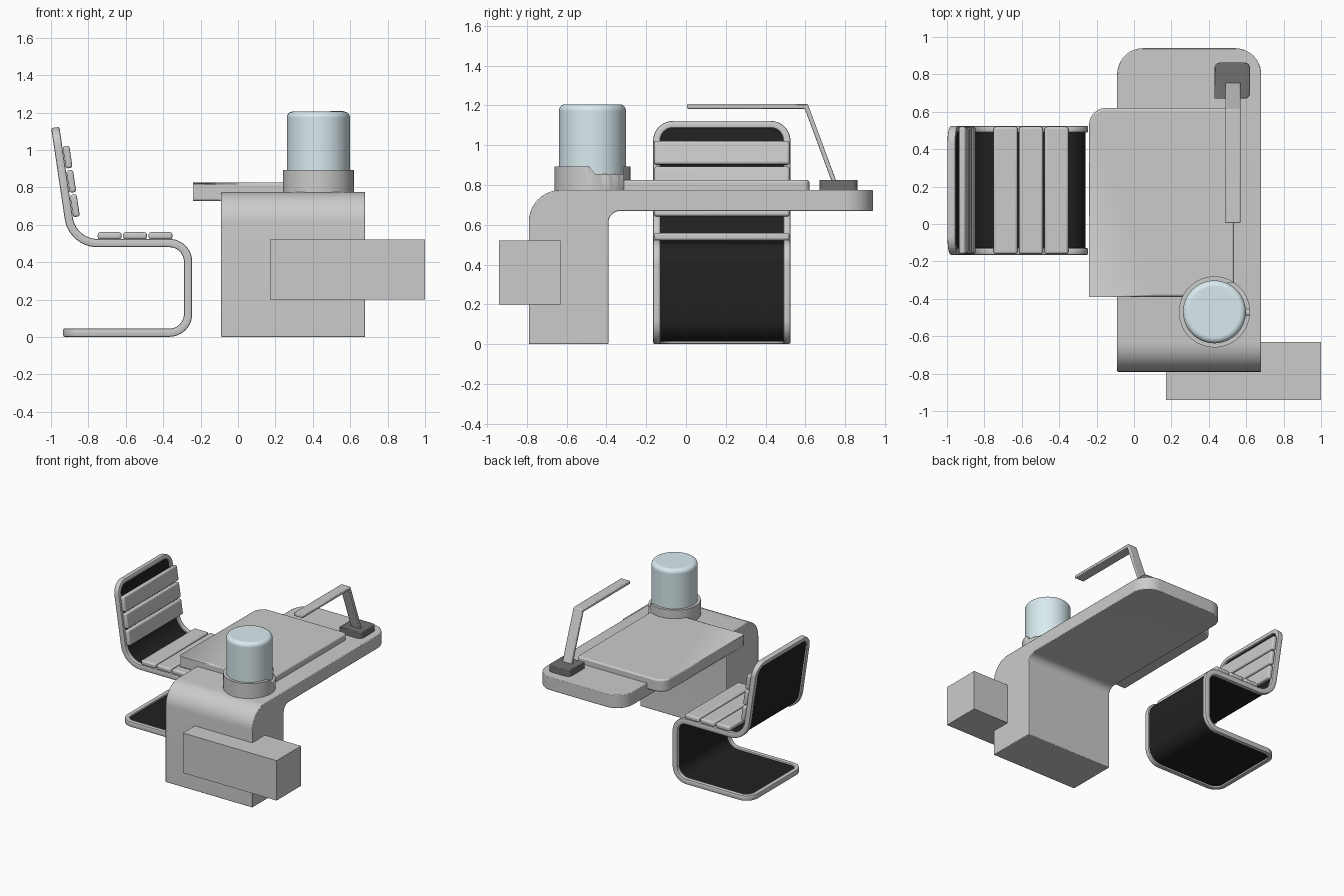
import bpy, bmesh, math
from mathutils import Vector, Matrix

if "Cube" in bpy.data.objects:
    bpy.data.objects.remove(bpy.data.objects["Cube"])


def material(name, col):
    m = bpy.data.materials.new(name)
    m.diffuse_color = (*col, 1)
    m.use_nodes = True
    m.node_tree.nodes["Principled BSDF"].inputs["Base Color"].default_value = m.diffuse_color
    return m


BLACK = material("black_panel", (0.015, 0.015, 0.015))
DARK = material("dark_grey", (0.16, 0.16, 0.16))
GLASS = material("pale_blue", (0.70, 0.83, 0.87))


def finish(name, bm, mat=None, bevel=0.0, segs=3):
    bmesh.ops.recalc_face_normals(bm, faces=bm.faces)
    me = bpy.data.meshes.new(name)
    bm.to_mesh(me)
    bm.free()
    ob = bpy.data.objects.new(name, me)
    bpy.context.collection.objects.link(ob)
    if mat:
        me.materials.append(mat)
    if bevel:
        b = ob.modifiers.new("bevel", 'BEVEL')
        b.width, b.segments, b.limit_method = bevel, segs, 'ANGLE'
        b.angle_limit = math.radians(40)
    bpy.ops.object.select_all(action='DESELECT')
    bpy.context.view_layer.objects.active = ob
    ob.select_set(True)
    bpy.ops.object.shade_smooth_by_angle(angle=math.radians(35))
    return ob


def fillet(pts, n=10):
    """(u, v, radius) corners -> list of (point, tangent) with rounded corners."""
    P = [Vector(p[:2]) for p in pts]
    out = []
    for i, p in enumerate(P):
        a = (p - P[i - 1]).normalized() if i else (P[1] - p).normalized()
        b = (P[i + 1] - p).normalized() if i < len(P) - 1 else a
        r = pts[i][2]
        if not r:
            out.append((p, a))
            continue
        ang = math.atan2(a.x * b.y - a.y * b.x, a.dot(b))
        start = p - a * r * math.tan(abs(ang) / 2)
        arm = Vector((-a.y, a.x)) * math.copysign(r, ang)
        for k in range(n + 1):
            R = Matrix.Rotation(ang * k / n, 2)
            out.append((start + arm - R @ arm, R @ a))
    return out


def prism(pts, axis, lo, hi):
    bm = bmesh.new()
    put = (lambda p, h: (h, p.x, p.y)) if axis == 'x' else (lambda p, h: (p.x, p.y, h))
    f = bm.faces.new([bm.verts.new(put(p, lo)) for p, _ in fillet(pts)])
    ext = bmesh.ops.extrude_face_region(bm, geom=[f])['geom']
    d = put(Vector((0, 0)), hi - lo)
    bmesh.ops.translate(bm, vec=d, verts=[v for v in ext if isinstance(v, bmesh.types.BMVert)])
    return bm


def box(name, lo, hi, **kw):
    bm = bmesh.new()
    bmesh.ops.create_cube(bm, size=1)
    lo, hi = Vector(lo), Vector(hi)
    bmesh.ops.scale(bm, vec=hi - lo, verts=bm.verts)
    ob = finish(name, bm, **kw)
    ob.location = (lo + hi) / 2
    return ob


def cylinder(name, x, y, r, z0, z1, **kw):
    bm = bmesh.new()
    bmesh.ops.create_cone(bm, cap_ends=True, segments=64, radius1=r, radius2=r, depth=z1 - z0,
                          matrix=Matrix.Translation((x, y, (z0 + z1) / 2)))
    return finish(name, bm, **kw)


# Desk: bent slab with a thick leg and rounded free end
bm = prism([(-0.79, 0, 0), (-0.79, 0.775, 0.16), (0.94, 0.775, 0), (0.94, 0.67, 0),
            (-0.39, 0.67, 0.06), (-0.39, 0, 0)], 'x', -0.09, 0.68)
ends = [e for e in bm.edges if all(v.co.y > 0.93 for v in e.verts)
        and abs(e.verts[0].co.z - e.verts[1].co.z) > 0.05]
bmesh.ops.bevel(bm, geom=ends, offset=0.14, segments=12, profile=0.5, affect='EDGES')
finish("desk_body", bm, bevel=0.005, segs=2)

# Side box
box("side_box", (0.17, -0.94, 0.2), (1.0, -0.63, 0.52))

# Work pad on the desk
bm = prism([(0.1, -0.39, 0), (0.535, -0.39, 0.03), (0.535, 0.62, 0.03), (0.1, 0.62, 0),
            (-0.24, 0.62, 0.09), (-0.24, -0.39, 0.09)], 'z', 0.727, 0.825)
finish("work_pad", bm, bevel=0.012)

# Canister with notched collar
collar = cylinder("canister_collar", 0.43, -0.47, 0.19, 0.77, 0.893)
cut = finish("notch_cutter", prism([(-0.495, 0.9, 0), (-0.455, 0.855, 0),
                                    (-0.315, 0.855, 0), (-0.315, 0.9, 0)], 'x', 0.45, 0.7))
mod = collar.modifiers.new("notch", 'BOOLEAN')
mod.operation, mod.object, mod.solver = 'DIFFERENCE', cut, 'EXACT'
bpy.context.view_layer.objects.active = collar
bpy.ops.object.modifier_apply(modifier="notch")
bpy.data.objects.remove(cut)
cylinder("canister_glass", 0.43, -0.47, 0.168, 0.78, 1.205, mat=GLASS, bevel=0.03, segs=5)

# Desk lamp
bm = prism([(0.525, 0.67, 0), (0.62, 0.67, 0.03), (0.62, 0.863, 0.03), (0.525, 0.863, 0),
            (0.43, 0.863, 0.03), (0.43, 0.67, 0.03)], 'z', 0.77, 0.825)
finish("lamp_base", bm, mat=DARK, bevel=0.005, segs=2)
bm = prism([(0.757, 0.815, 0), (0.612, 1.207, 0), (0.005, 1.207, 0), (0.005, 1.183, 0),
            (0.597, 1.183, 0), (0.733, 0.815, 0)], 'x', 0.488, 0.57)
finish("lamp_arm", bm, bevel=0.006, segs=2)

# Chair centre line in the x-z plane
LINE = fillet([(-0.935, 0.023, 0), (-0.267, 0.023, 0.1), (-0.267, 0.502, 0.1),
               (-0.885, 0.502, 0.155), (-0.977, 1.12, 0)], 12)
S = [0.0]
for (p, _), (q, _) in zip(LINE, LINE[1:]):
    S.append(S[-1] + (q - p).length)
LEN = S[-1]
Y0, HALF, RIM, RAD = 0.18, 0.345, 0.018, 0.10   # middle, half width, half rim, corner radius


def on_chair(s, y, h):
    """Point at distance s along the chair, width y, height h off the centre line."""
    i = max(k for k in range(len(S) - 1) if S[k] <= max(s, 0))
    f = (s - S[i]) / (S[i + 1] - S[i])
    p = LINE[i][0].lerp(LINE[i + 1][0], f)
    t = LINE[i][1].lerp(LINE[i + 1][1], f).normalized()
    return (p.x - t.y * h, Y0 + y, p.y + t.x * h)


# Chair frame: rounded bar swept round the bent outline
inner = [s for s in S if RAD < s < LEN - RAD]
arc = [math.pi / 2 * k / 10 for k in range(11)]
loop = [(s, HALF - RAD, 0, 1) for s in inner]
loop += [(LEN - RAD, HALF - RAD, math.sin(a), math.cos(a)) for a in arc]
loop += [(LEN - RAD, RAD - HALF, math.cos(a), -math.sin(a)) for a in arc]
loop += [(s, RAD - HALF, 0, -1) for s in reversed(inner)]
loop += [(RAD, RAD - HALF, -math.sin(a), -math.cos(a)) for a in arc]
loop += [(RAD, HALF - RAD, -math.cos(a), math.sin(a)) for a in arc]
c = 0.008
quarter = [(RIM, 0.022 - c), (RIM - c * 0.3, 0.022 - c * 0.3), (RIM - c, 0.022)]
section = (quarter + [(-a, b) for a, b in reversed(quarter)]
           + [(-a, -b) for a, b in quarter] + [(a, -b) for a, b in reversed(quarter)])
bm = bmesh.new()
rings = [[bm.verts.new(on_chair(s + ds * (RAD - RIM + a), y + dy * (RAD - RIM + a), h))
          for a, h in section] for s, y, ds, dy in loop]
for i, ring in enumerate(rings):
    prev = rings[i - 1]
    for j in range(len(section)):
        bm.faces.new((prev[j - 1], prev[j], ring[j], ring[j - 1]))
finish("chair_frame", bm)

# Chair panel: thin dark sheet inside the frame
cuts = [RIM + (RAD - RIM) * (1 - math.cos(a)) for a in arc]
bm = bmesh.new()
rows = []
for s in cuts + inner + [LEN - k for k in reversed(cuts)]:
    d = max(0, RAD - min(s, LEN - s))
    w = HALF - RAD + math.sqrt(max(0, (RAD - RIM) ** 2 - d * d))
    rows.append([bm.verts.new(on_chair(s, y, h)) for y, h in
                 ((-w, -0.009), (w, -0.009), (w, 0.009), (-w, 0.009))])
for a, b in zip(rows, rows[1:]):
    for j in range(4):
        bm.faces.new((a[j - 1], a[j], b[j], b[j - 1]))
bm.faces.new(rows[0])
bm.faces.new(rows[-1])
finish("chair_panel", bm, mat=BLACK)

# Seat and back slats
for i in range(3):
    x = -0.75 + i * 0.136
    box(f"seat_slat_{i + 1}", (x, -0.16, 0.522), (x + 0.127, 0.52, 0.56), bevel=0.012)
    x, z = -0.872 - 0.0195 * i, 0.702 + 0.13 * i
    slat = box(f"back_slat_{i + 1}", (x - 0.018, -0.16, z - 0.06), (x + 0.018, 0.52, z + 0.06), bevel=0.012)
    slat.rotation_euler.y = -0.148
